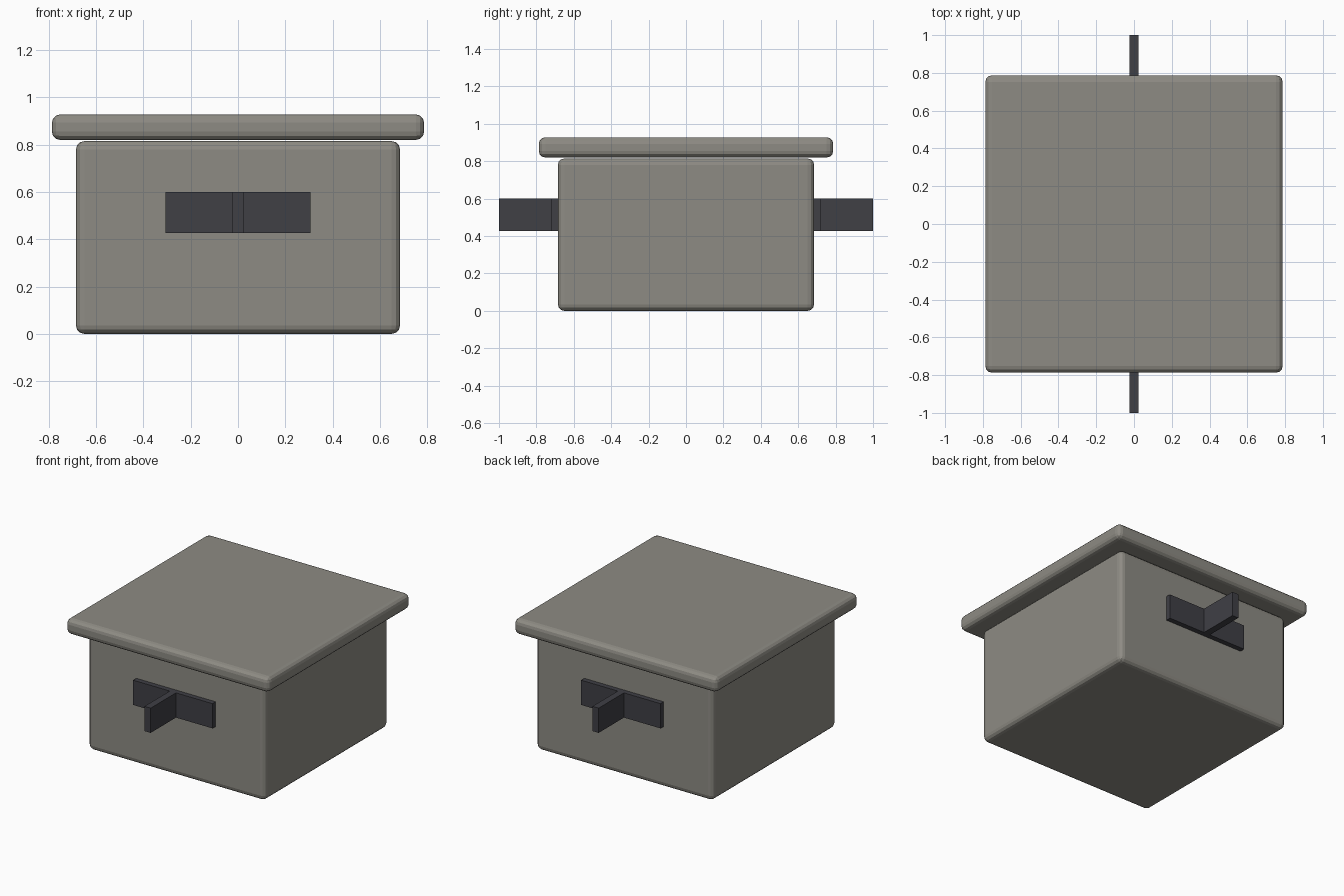
import bpy

if "Cube" in bpy.data.objects:
    bpy.data.objects.remove(bpy.data.objects["Cube"])


def box(name, lo, hi, bevel=0.0, mat=None):
    size = [h - l for l, h in zip(lo, hi)]
    centre = [(h + l) / 2 for l, h in zip(lo, hi)]
    bpy.ops.mesh.primitive_cube_add(size=1, location=centre)
    ob = bpy.context.object
    ob.name = name
    ob.scale = size
    bpy.ops.object.transform_apply(location=False, rotation=False, scale=True)
    if bevel:
        mod = ob.modifiers.new("rounded_edges", 'BEVEL')
        mod.width = bevel
        mod.segments = 3
    if mat:
        ob.data.materials.append(mat)
    return ob


dark = bpy.data.materials.new("dark_metal")
dark.diffuse_color = (0.05, 0.05, 0.06, 1)
dark.use_nodes = True
dark.node_tree.nodes["Principled BSDF"].inputs["Base Color"].default_value = dark.diffuse_color
stone = bpy.data.materials.new("warm_grey")
stone.diffuse_color = (0.27, 0.26, 0.23, 1)
stone.use_nodes = True
stone.node_tree.nodes["Principled BSDF"].inputs["Base Color"].default_value = stone.diffuse_color

# Rounded box body and overhanging lid
box("body", (-0.685, -0.685, 0.0), (0.685, 0.685, 0.815), 0.035, stone)
box("lid", (-0.787, -0.787, 0.82), (0.787, 0.787, 0.928), 0.035, stone)

# Handle on front and back: flat plate with a projecting fin
for side, s in (("front", -1), ("back", 1)):
    def span(a, b):
        return sorted((s * a, s * b))
    y0, y1 = span(0.66, 0.72)
    box(side + "_handle_plate", (-0.307, y0, 0.427), (0.307, y1, 0.6), 0, dark)
    y0, y1 = span(0.71, 1.0)
    box(side + "_handle_fin", (-0.024, y0, 0.427), (0.024, y1, 0.6), 0, dark)
